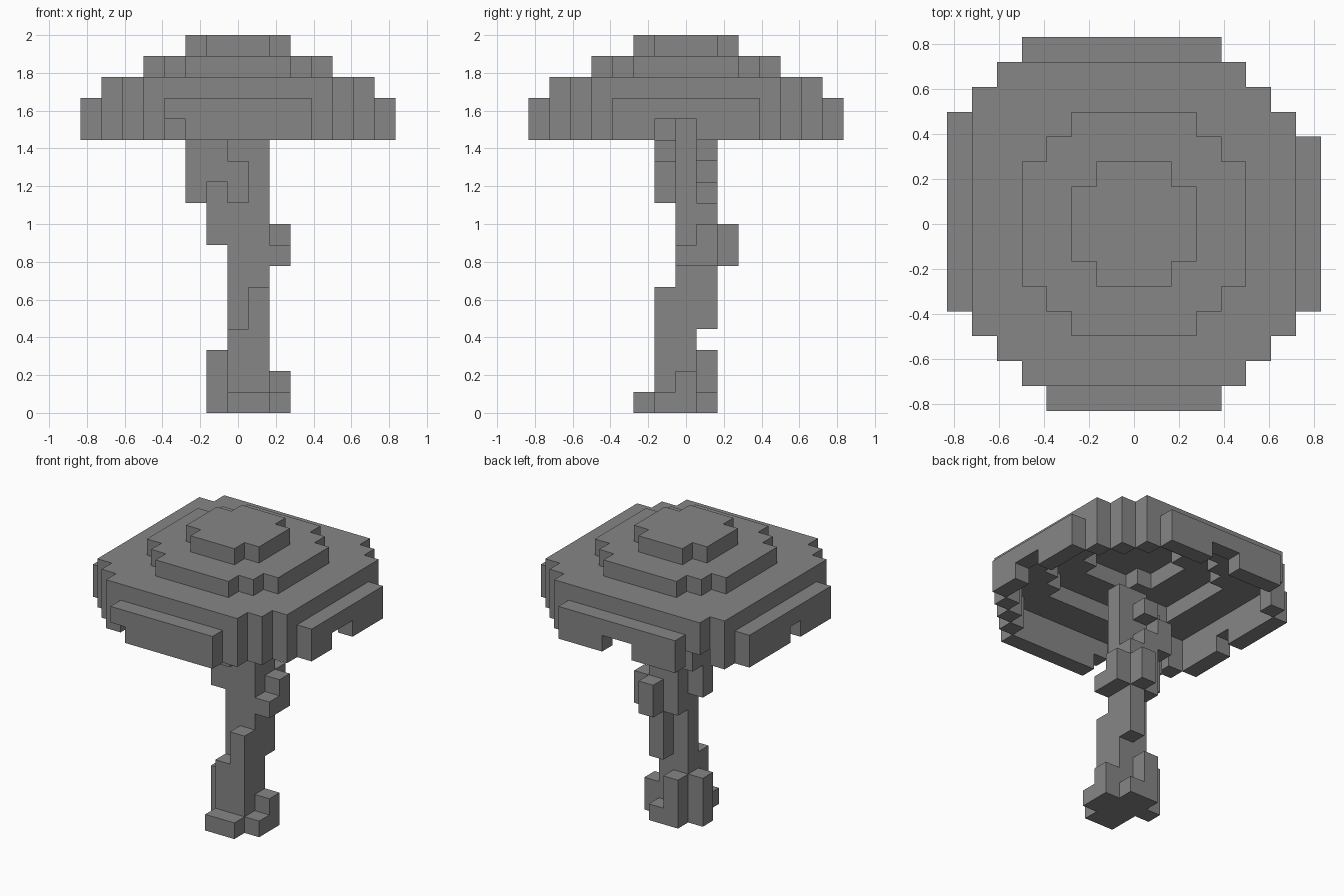
import bpy
import bmesh
from math import radians
from mathutils import Vector

cube = bpy.data.objects.get("Cube")
if cube:
    bpy.data.objects.remove(cube)

S = 1 / 9      # block size
MID = 7        # index of the centre block

grey = bpy.data.materials.new("plain grey")
grey.use_nodes = True
colour = (0.24, 0.24, 0.24, 1)
grey.diffuse_color = colour
grey.node_tree.nodes["Principled BSDF"].inputs["Base Color"].default_value = colour


def build_blocks(name, cells):
    """Skin a set of (i, j, k) blocks with their exposed faces only."""
    bm = bmesh.new()
    for cell in cells:
        centre = Vector((cell[0] - MID, cell[1] - MID, cell[2] + 0.5))
        for axis in range(3):
            for sign in (-1, 1):
                near = list(cell)
                near[axis] += sign
                if tuple(near) in cells:
                    continue
                n, u, v = Vector(), Vector(), Vector()
                n[axis] = sign / 2
                u[(axis + 1) % 3] = 0.5
                v[(axis + 2) % 3] = sign / 2
                corners = (-u - v, u - v, u + v, v - u)
                bm.faces.new([bm.verts.new((centre + n + c) * S) for c in corners])
    bmesh.ops.remove_doubles(bm, verts=bm.verts, dist=S / 100)
    bmesh.ops.dissolve_limit(bm, angle_limit=radians(1), verts=bm.verts, edges=bm.edges)
    mesh = bpy.data.meshes.new(name)
    bm.to_mesh(mesh)
    bm.free()
    mesh.materials.append(grey)
    obj = bpy.data.objects.new(name, mesh)
    bpy.context.collection.objects.link(obj)
    return obj


def disc(i, j, reach, diagonal):
    a, b = abs(i - MID), abs(j - MID)
    return max(a, b) <= reach and a + b <= diagonal


def outline(i, j):
    # one corner bulges out by a block
    return disc(i, j, 7, 11 if i < MID < j else 10)


def canopy_block(i, j, k):
    top, upper = disc(i, j, 2, 3), disc(i, j, 4, 6)
    if k == 17:
        return top
    if k == 16:
        return upper and not top
    if k == 15:
        return outline(i, j) and disc(i, j, 6, 12) and not upper
    sides = ((i + 1, j), (i - 1, j), (i, j + 1), (i, j - 1))
    return outline(i, j) and not all(outline(*s) for s in sides)


# Hollow canopy with a two-block hanging rim
canopy = {(i, j, k) for i in range(15) for j in range(15)
          for k in range(13, 18) if canopy_block(i, j, k)}
# Notches in the lower edge of the rim
canopy -= {(14, 6, 13), (14, 7, 13), (4, 0, 13), (6, 14, 13), (7, 14, 13),
           (0, 7, 13), (2, 13, 13)}
build_blocks("tree_canopy", canopy)

# Trunk columns: x index, y index, first level, last level
columns = [
    (7, 7, 0, 13), (8, 7, 0, 13),                              # core
    (7, 6, 0, 3), (8, 6, 0, 5), (7, 5, 0, 0), (8, 5, 0, 0),    # front roots
    (9, 6, 0, 0), (9, 7, 0, 1), (6, 7, 0, 2),                  # side roots
    (7, 8, 0, 2), (8, 8, 0, 0),                                # back roots
    (8, 8, 4, 9), (7, 8, 7, 10),                               # back bulge
    (9, 7, 7, 7), (9, 8, 7, 8), (8, 9, 7, 8),                  # knot
    (6, 7, 8, 12), (6, 8, 10, 11), (7, 8, 12, 12),             # upper branch
    (5, 6, 10, 12), (6, 6, 11, 12), (7, 6, 10, 11),            # front branch
]
trunk = {(i, j, k) for i, j, lo, hi in columns for k in range(lo, hi + 1)}
build_blocks("tree_trunk", trunk)
